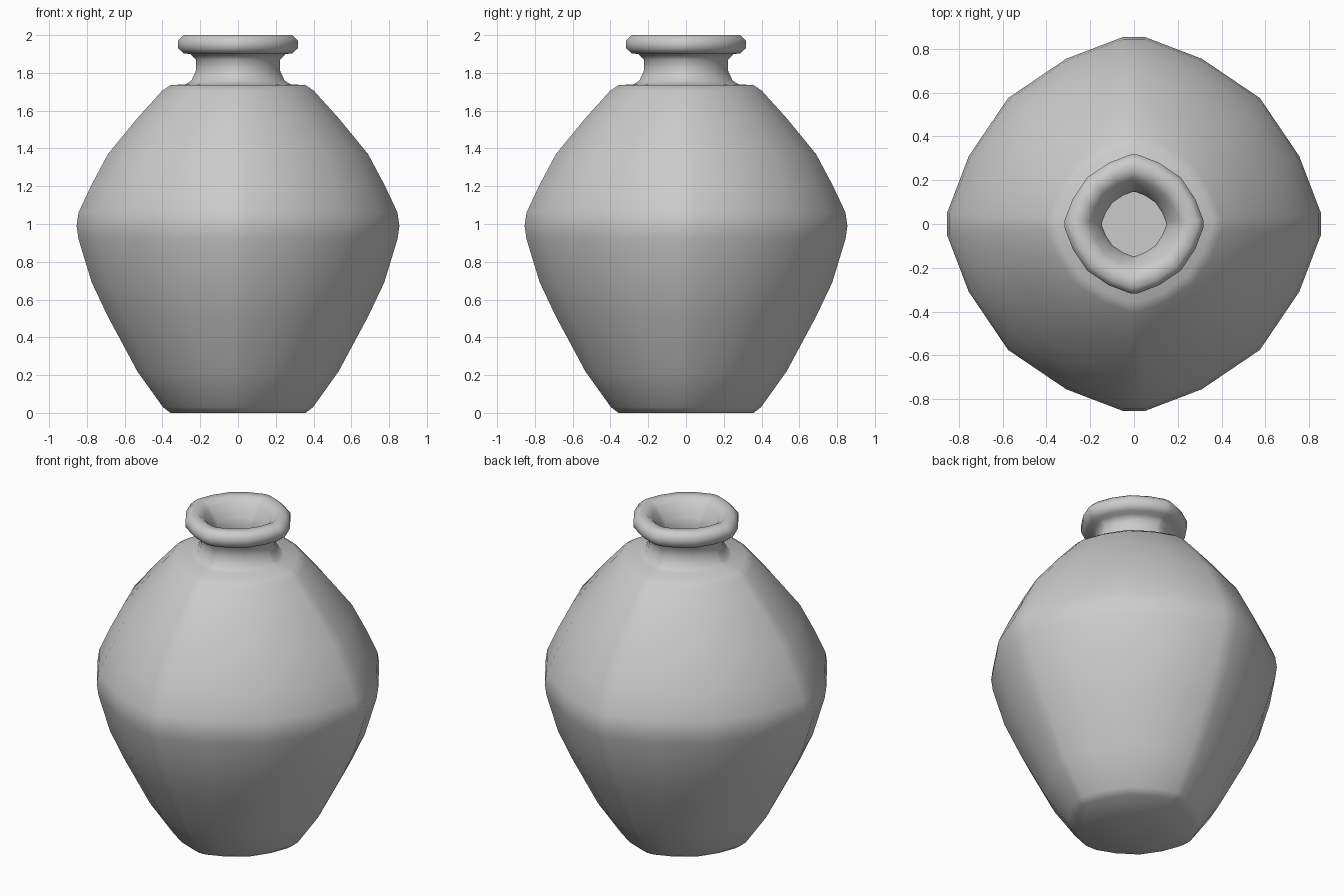
import bpy, bmesh
from math import radians, cos, sin

if "Cube" in bpy.data.objects:
    bpy.data.objects.remove(bpy.data.objects["Cube"])

# plan cross-section: faceted round with four slightly blunted corners on the axes
PLAN = [(3.3, 1.007), (22.3, 0.96), (45, 0.957), (67.7, 0.96), (86.7, 1.007)]
RING = [(radians(a + 90 * q), r) for q in range(4) for a, r in PLAN]

# half-width / height profiles, bottom to top outside, then down inside
OUTER = [(0.355, 0), (0.395, 0.03), (0.53, 0.22), (0.685, 0.51), (0.77, 0.69),
         (0.84, 0.92), (0.85, 0.99), (0.84, 1.06), (0.775, 1.2), (0.685, 1.37),
         (0.53, 1.56), (0.40, 1.705), (0.355, 1.735)]
NECK = [(0.275, 1.74), (0.245, 1.76), (0.222, 1.81), (0.222, 1.87), (0.25, 1.9)]
RIM = [(0.285, 1.903), (0.315, 1.93), (0.315, 1.972), (0.287, 2.0), (0.235, 2.0),
       (0.2, 1.97)]
INNER = [(0.155, 1.9), (0.145, 1.86), (0.145, 1.79), (0.17, 1.71), (0.32, 1.66),
         (0.475, 1.51), (0.625, 1.33), (0.735, 1.12), (0.775, 0.99), (0.735, 0.85),
         (0.615, 0.54), (0.465, 0.26), (0.355, 0.08)]


def lathe(name, profile):
    bm = bmesh.new()
    rings = [[bm.verts.new((w * r * cos(a), w * r * sin(a), z)) for a, r in RING]
             for w, z in profile]
    n = len(RING)
    for lo, hi in zip(rings, rings[1:]):
        for i in range(n):
            j = (i + 1) % n
            bm.faces.new((lo[i], lo[j], hi[j], hi[i]))
    # base and inside floor
    bm.faces.new(rings[0][::-1])
    bm.faces.new(rings[-1])
    bmesh.ops.recalc_face_normals(bm, faces=bm.faces)
    mesh = bpy.data.meshes.new(name)
    bm.to_mesh(mesh)
    bm.free()
    obj = bpy.data.objects.new(name, mesh)
    bpy.context.collection.objects.link(obj)
    bpy.context.view_layer.objects.active = obj
    obj.select_set(True)
    bpy.ops.object.shade_smooth_by_angle(angle=radians(50))
    return obj


# hollow vase
lathe("vase", OUTER + NECK + RIM + INNER)
